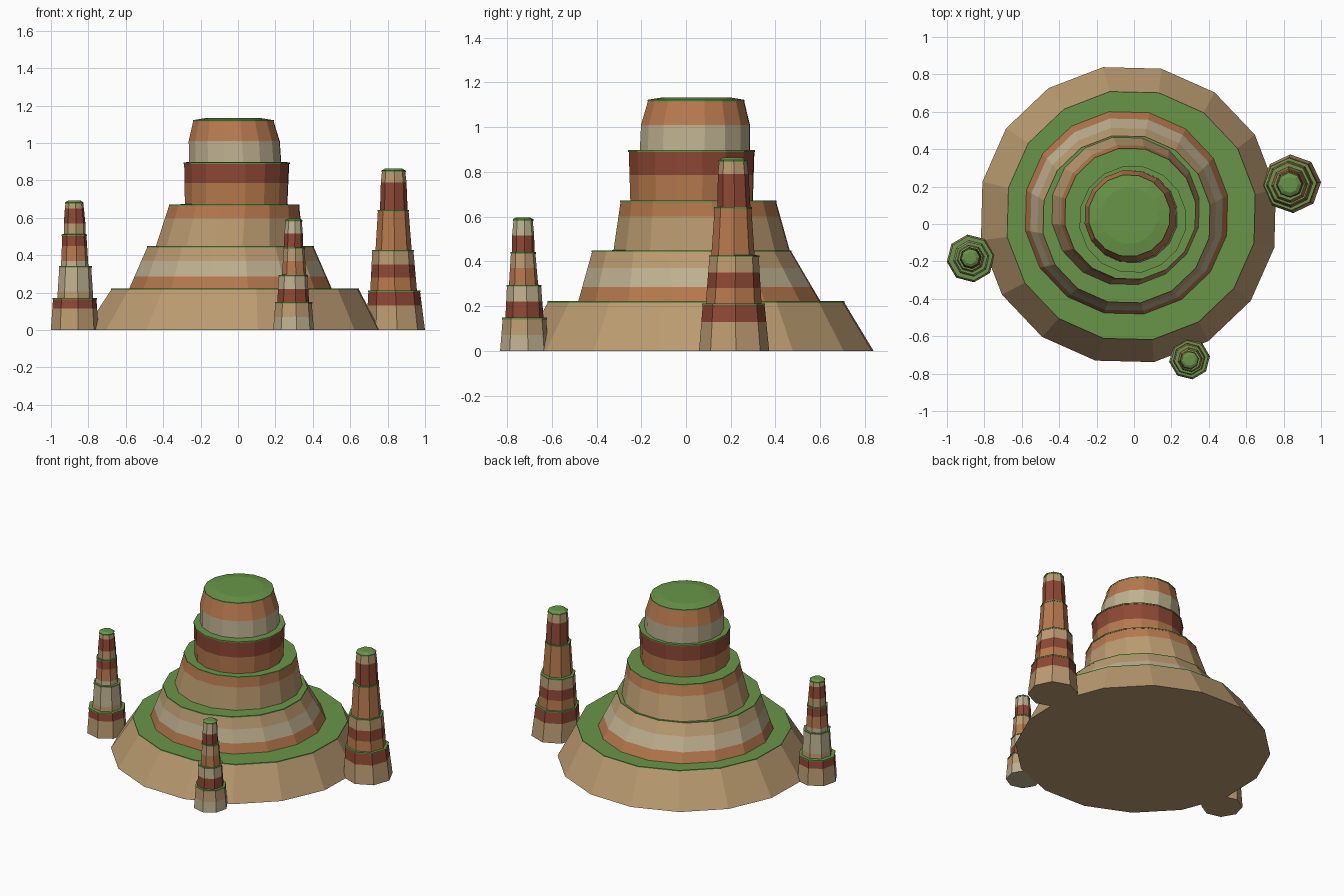
import bpy, bmesh, math

if "Cube" in bpy.data.objects:
    bpy.data.objects.remove(bpy.data.objects["Cube"])

COLOURS = {"tan": (0.50, 0.33, 0.165), "orange": (0.47, 0.19, 0.075), "cream": (0.52, 0.44, 0.28),
           "red": (0.27, 0.065, 0.035), "grass": (0.14, 0.30, 0.065)}
MATS = {}
for key, rgb in COLOURS.items():
    MATS[key] = bpy.data.materials.new(key)
    MATS[key].diffuse_color = (*rgb, 1)


def loft(name, sides, rot, rings, bands):
    """Closed stack of polygon rings (x, y, z, r), one band colour per gap."""
    bm = bmesh.new()
    loops = []
    for x, y, z, r in rings:
        loops.append([bm.verts.new((x + r * math.cos(rot + math.tau * i / sides),
                                    y + r * math.sin(rot + math.tau * i / sides), z))
                      for i in range(sides)])
    names = list(dict.fromkeys(bands))
    for lo, hi, band in zip(loops, loops[1:], bands):
        for i in range(sides):
            j = (i + 1) % sides
            bm.faces.new((lo[i], lo[j], hi[j], hi[i])).material_index = names.index(band)
    bm.faces.new(loops[0][::-1]).material_index = 0
    bm.faces.new(loops[-1]).material_index = len(names) - 1 if bands[-1] == names[-1] else 0
    mesh = bpy.data.meshes.new(name)
    bm.to_mesh(mesh)
    bm.free()
    for n in names:
        mesh.materials.append(MATS[n])
    ob = bpy.data.objects.new(name, mesh)
    bpy.context.collection.objects.link(ob)


def tower(name, sides, rot, dome, tiers):
    """Stepped rock: each tier tapers from (x, y, r) to (x, y, r) through strata, with a grass ledge."""
    rot = math.radians(rot)
    for n, (z0, bottom, top, strata, bulge) in enumerate(tiers):
        z1 = strata[-1][0]

        def ring(z):
            t = (z - z0) / (z1 - z0)
            x, y, r = (a + (b - a) * t for a, b in zip(bottom, top))
            return x, y, z, r + bulge * 4 * t * (1 - t)

        loft(f"{name}_tier_{n + 1}", sides, rot, [ring(z0)] + [ring(z) for z, c in strata],
             [c for z, c in strata])
        x, y, r = top
        rise = dome if n == len(tiers) - 1 else 0.003
        loft(f"{name}_grass_{n + 1}", sides, rot,
             [(x, y, z1 - 0.006, r + 0.003), (x, y, z1 + 0.002, r + 0.003),
              (x, y, z1 + rise, r * 0.7)], ["grass", "grass"])


# Central stepped mesa
tower("mesa", 16, 9.8, 0.013, [
    (0.00, (-0.03, 0.05, 0.80), (-0.015, 0.045, 0.67), [(0.22, "tan")], 0),
    (0.22, (-0.04, 0.06, 0.55), (-0.04, 0.025, 0.45),
     [(0.285, "orange"), (0.37, "cream"), (0.447, "tan")], 0),
    (0.447, (-0.045, 0.07, 0.40), (-0.02, 0.055, 0.352), [(0.60, "tan"), (0.67, "orange")], 0),
    (0.67, (-0.01, 0.025, 0.278), (-0.007, 0.025, 0.285), [(0.785, "orange"), (0.895, "red")], 0),
    (0.895, (-0.015, 0.04, 0.25), (-0.025, 0.045, 0.217), [(1.01, "cream"), (1.12, "orange")], 0.014),
])

# Tall pillar on the right
tower("right_pillar", 8, 3, 0.015, [
    (0.00, (0.843, 0.215, 0.157), (0.835, 0.213, 0.138), [(0.13, "tan"), (0.21, "red")], 0),
    (0.21, (0.832, 0.213, 0.125), (0.828, 0.215, 0.11),
     [(0.28, "orange"), (0.35, "red"), (0.425, "tan")], 0),
    (0.425, (0.832, 0.21, 0.097), (0.83, 0.21, 0.082), [(0.64, "orange")], 0),
    (0.64, (0.833, 0.214, 0.074), (0.832, 0.21, 0.062), [(0.79, "red"), (0.85, "tan")], 0.004),
])

# Medium pillar on the left
tower("left_pillar", 8, 8, 0.013, [
    (0.00, (-0.873, -0.184, 0.129), (-0.873, -0.184, 0.117), [(0.115, "tan"), (0.17, "red")], 0),
    (0.17, (-0.87, -0.184, 0.097), (-0.87, -0.184, 0.086), [(0.205, "tan"), (0.34, "cream")], 0),
    (0.34, (-0.873, -0.184, 0.074), (-0.875, -0.182, 0.065),
     [(0.37, "cream"), (0.45, "orange"), (0.51, "red")], 0),
    (0.51, (-0.873, -0.182, 0.059), (-0.875, -0.182, 0.047),
     [(0.57, "tan"), (0.65, "red"), (0.68, "tan")], 0.004),
])

# Small pillar at the front
tower("front_pillar", 8, 8, 0.010, [
    (0.00, (0.297, -0.722, 0.11), (0.297, -0.722, 0.098), [(0.07, "cream"), (0.147, "tan")], 0),
    (0.147, (0.295, -0.722, 0.086), (0.295, -0.724, 0.077), [(0.22, "red"), (0.293, "cream")], 0),
    (0.293, (0.30, -0.726, 0.066), (0.30, -0.728, 0.055), [(0.37, "orange"), (0.44, "tan")], 0),
    (0.44, (0.296, -0.728, 0.051), (0.298, -0.728, 0.043), [(0.515, "red"), (0.587, "cream")], 0.003),
])

for m in bpy.data.materials:
    if m.users and not m.is_grease_pencil:
        m.use_nodes = True
        m.node_tree.nodes["Principled BSDF"].inputs["Base Color"].default_value = m.diffuse_color
